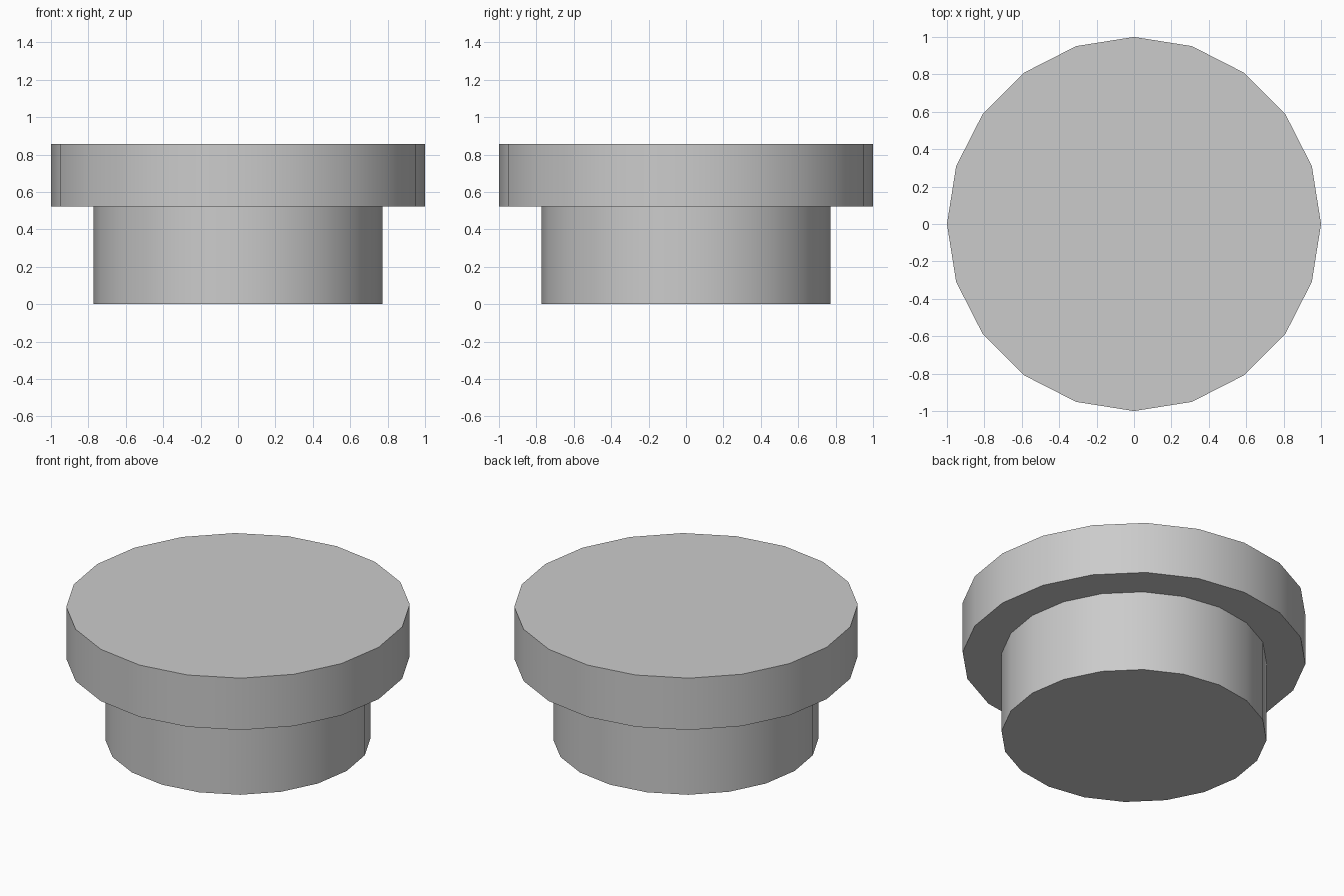
import bpy, bmesh
from math import tau, cos, sin, radians

if "Cube" in bpy.data.objects:
    bpy.data.objects.remove(bpy.data.objects["Cube"])

SIDES = 20
# Half profile (radius, height) from the foot up to the wide rim
PROFILE = [(0.773, 0.0), (0.773, 0.522), (1.0, 0.522), (1.0, 0.855)]


def lathe(name, profile, sides):
    bm = bmesh.new()
    rings = [[bm.verts.new((r * cos(tau * i / sides), r * sin(tau * i / sides), z))
              for i in range(sides)] for r, z in profile]
    for low, high in zip(rings, rings[1:]):
        for i in range(sides):
            j = (i + 1) % sides
            bm.faces.new((low[i], low[j], high[j], high[i]))
    # Flat caps
    bm.faces.new(rings[0][::-1])
    bm.faces.new(rings[-1])
    bmesh.ops.recalc_face_normals(bm, faces=bm.faces[:])
    mesh = bpy.data.meshes.new(name)
    bm.to_mesh(mesh)
    bm.free()
    obj = bpy.data.objects.new(name, mesh)
    bpy.context.collection.objects.link(obj)
    return obj


# Stepped round plug: narrow foot with wide disc on top
plug = lathe("stepped_round_plug", PROFILE, SIDES)
bpy.context.view_layer.objects.active = plug
plug.select_set(True)
bpy.ops.object.shade_smooth_by_angle(angle=radians(30))
